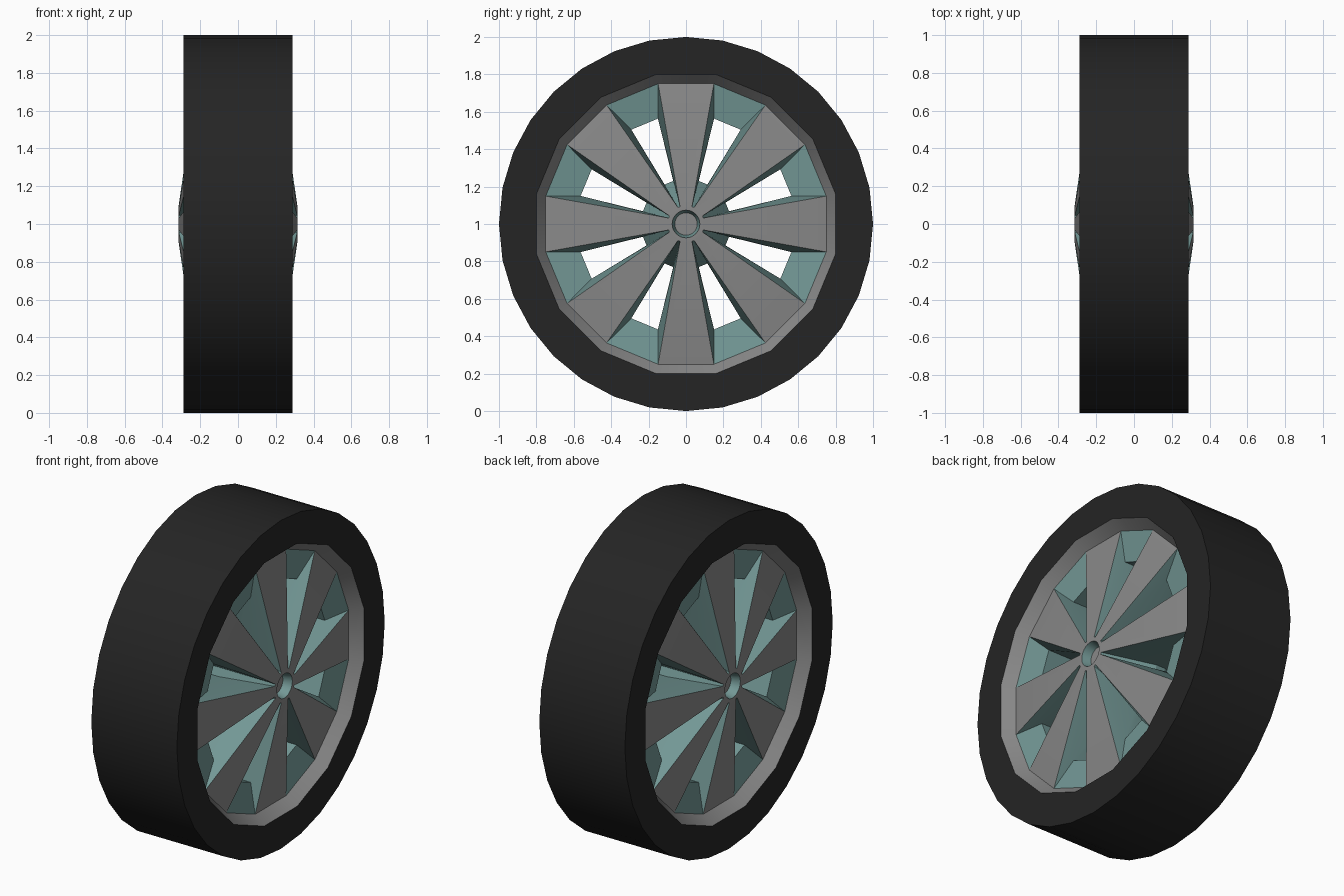
import bpy, bmesh, math

cube = bpy.data.objects.get("Cube")
if cube:
    bpy.data.objects.remove(cube)


def material(name, rgb):
    m = bpy.data.materials.new(name)
    m.diffuse_color = (*rgb, 1)
    m.use_nodes = True
    m.node_tree.nodes["Principled BSDF"].inputs["Base Color"].default_value = (*rgb, 1)
    return m


RUBBER = material("black rubber", (0.018, 0.018, 0.018))
GREY = material("grey metal", (0.25, 0.25, 0.25))
TEAL = material("teal metal", (0.17, 0.31, 0.30))


def polar(x, r, deg):
    # point on the wheel: angle runs from the top towards +y, axle along x
    a = math.radians(deg)
    return (x, r * math.sin(a), 1 + r * math.cos(a))


def ring(bm, x, r, angles):
    return [bm.verts.new(polar(x, r, a)) for a in angles]


def bridge(bm, a, b, mat=0):
    n = len(a)
    for i in range(n):
        j = (i + 1) % n
        bm.faces.new((a[i], a[j], b[j], b[i])).material_index = mat


def finish(bm, name, mats, angle):
    bmesh.ops.recalc_face_normals(bm, faces=bm.faces)
    me = bpy.data.meshes.new(name)
    bm.to_mesh(me)
    bm.free()
    for m in mats:
        me.materials.append(m)
    ob = bpy.data.objects.new(name, me)
    bpy.context.collection.objects.link(ob)
    bpy.ops.object.select_all(action='DESELECT')
    ob.select_set(True)
    bpy.context.view_layer.objects.active = ob
    bpy.ops.object.shade_smooth_by_angle(angle=math.radians(angle))
    return ob


HALF = 0.288                                  # half tyre width
RIM = 0.8 / math.cos(math.radians(11.25))     # corner radius of the 16-sided opening
LIP = 0.75 / math.cos(math.radians(11.25))    # corner radius at the spoke ends

# Tyre: 32-sided outside, 16-sided opening
bm = bmesh.new()
angles = [i * 11.25 for i in range(32)]
loops = []
for x, outer in ((-HALF, True), (HALF, True), (HALF, False), (-HALF, False)):
    if outer:
        loops.append(ring(bm, x, 1.0, angles))
    else:
        loops.append([bm.verts.new(polar(x, RIM if i % 2 else 0.8, a))
                      for i, a in enumerate(angles)])
for k in range(4):
    bridge(bm, loops[k], loops[(k + 1) % 4])
finish(bm, "tyre", [RUBBER], 30)

# Wheel: rim lip, eight tapered spokes, windows between them, recessed hub
bm = bmesh.new()
rim_angles = [-11.25 + 22.5 * i for i in range(16)]
hub_angles = [45 * s + d for s in range(8) for d in (-19, -9.5, 0, 9.5, 19)]
rims, holes = [], []
for side in (1, -1):
    edge = ring(bm, side * HALF, RIM, rim_angles)
    lip = ring(bm, side * 0.22, LIP, rim_angles)
    bridge(bm, edge, lip)
    rims.append(edge)

    # hub face, tapered recess wall and floor
    hub = ring(bm, side * 0.314, 0.098, hub_angles)
    bore = ring(bm, side * 0.314, 0.074, hub_angles)
    floor = ring(bm, side * 0.26, 0.06, hub_angles)
    bridge(bm, hub, bore)
    bridge(bm, bore, floor, 1)
    bm.faces.new(floor)

    side_holes = []
    for s in range(8):
        # spoke face
        bm.faces.new((lip[2 * s], lip[2 * s + 1], *reversed(hub[5 * s:5 * s + 5])))
        # window: sloping plate at the rim, walls falling towards the hub end
        top = (lip[2 * s + 1], lip[(2 * s + 2) % 16], hub[(5 * s + 5) % 40], hub[5 * s + 4])
        mid = 45 * s + 22.5
        hole = [bm.verts.new(polar(side * x, r, mid + d)) for x, r, d in
                ((0.19, 0.583, -7.6), (0.19, 0.583, 7.6), (0.03, 0.24, 6), (0.03, 0.24, -6))]
        bridge(bm, top, hole, 1)
        side_holes.append(hole)
    holes.append(side_holes)

# barrel and the window passages through the wheel
bridge(bm, rims[0], rims[1])
for a, b in zip(*holes):
    bridge(bm, a, b, 1)
finish(bm, "spoked_wheel", [GREY, TEAL], 24)
